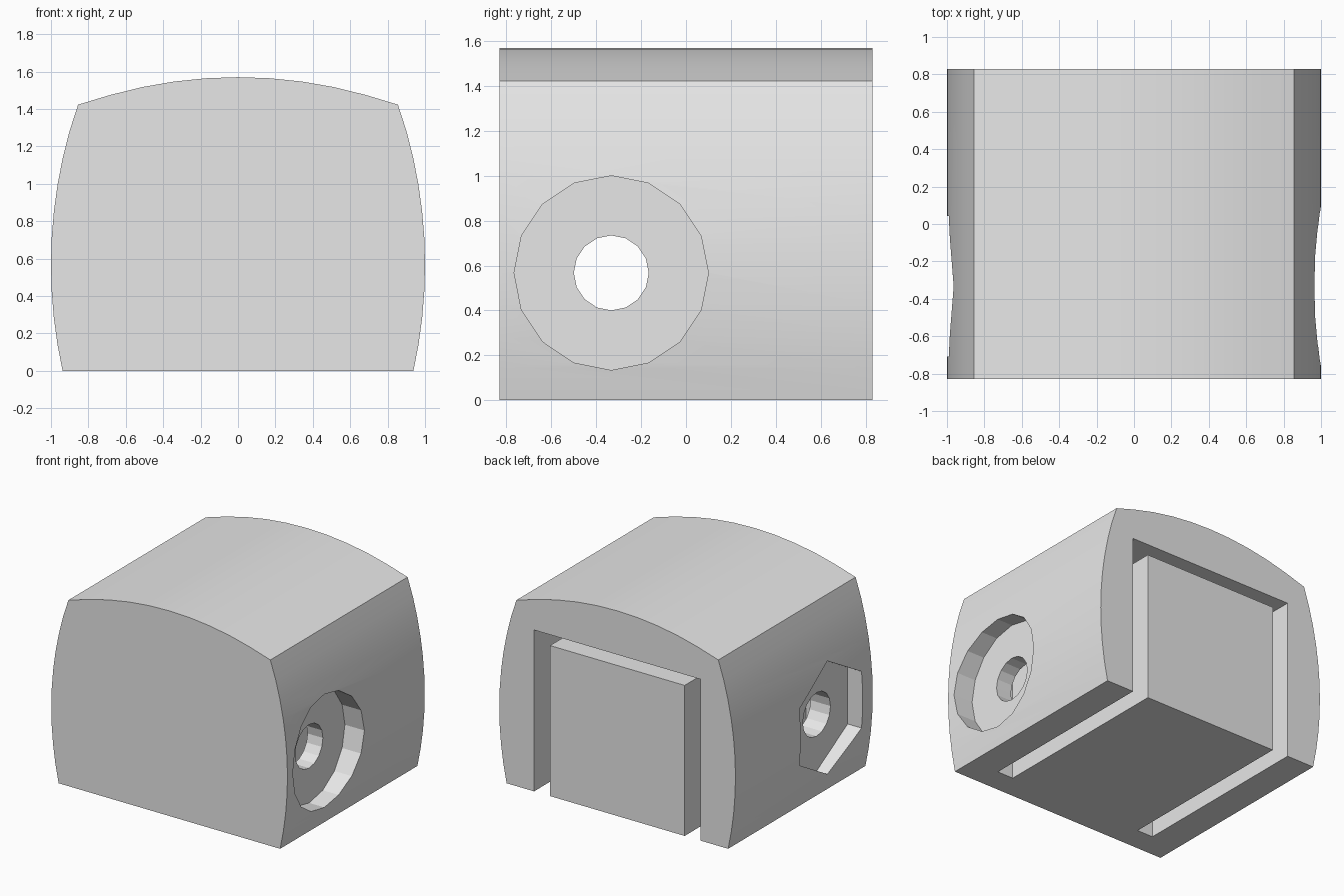
import bpy, bmesh, math
from mathutils import Vector

cube = bpy.data.objects.get("Cube")
if cube:
    bpy.data.objects.remove(cube, do_unlink=True)

grey = bpy.data.materials.new("plain grey")
grey.use_nodes = True
grey.diffuse_color = (0.8, 0.8, 0.8, 1)
grey.node_tree.nodes["Principled BSDF"].inputs["Base Color"].default_value = grey.diffuse_color


def prism(name, outline, axis, start, end):
    """Extrude a 2D outline along x (outline in y, z) or y (outline in x, z)."""
    place = (lambda u, v, d: (d, u, v)) if axis == "x" else (lambda u, v, d: (u, d, v))
    bm = bmesh.new()
    face = bm.faces.new([bm.verts.new(place(u, v, start)) for u, v in outline])
    extruded = bmesh.ops.extrude_face_region(bm, geom=[face])["geom"]
    shift = Vector(place(0, 0, end - start))
    bmesh.ops.translate(bm, vec=shift, verts=[g for g in extruded if isinstance(g, bmesh.types.BMVert)])
    bmesh.ops.recalc_face_normals(bm, faces=bm.faces[:])
    mesh = bpy.data.meshes.new(name)
    bm.to_mesh(mesh)
    bm.free()
    mesh.materials.append(grey)
    obj = bpy.data.objects.new(name, mesh)
    bpy.context.collection.objects.link(obj)
    return obj


def ring(radius, sides):
    """Polygon around the bolt axis with a corner at the top."""
    steps = [math.tau * i / sides for i in range(sides)]
    return [(BOLT_Y + radius * math.sin(a), BOLT_Z + radius * math.cos(a)) for a in steps]


HALF = 0.83
BOLT_Y, BOLT_Z = -0.333, 0.567
CORNER_X, CORNER_Z, TOP_Z = 0.855, 1.423, 1.57
SEGMENTS = 10

# Body outline: bulging sides and a gently domed top
side_r, top_r = 2.62, 2.5
right = []
for i in range(SEGMENTS + 1):
    z = CORNER_Z * i / SEGMENTS
    right.append((1 - side_r + math.sqrt(side_r ** 2 - (z - BOLT_Z) ** 2), z))
right[-1] = (CORNER_X, CORNER_Z)
top = []
for i in range(1, SEGMENTS):
    x = CORNER_X * (1 - 2 * i / SEGMENTS)
    top.append((x, TOP_Z - top_r + math.sqrt(top_r ** 2 - x ** 2)))
left = [(-x, z) for x, z in reversed(right)]
body = prism("clamp_body", right + top + left, "y", -HALF, HALF)

# Channel around the inner block, open at the back and below
outer_x, inner_x, outer_z, inner_z = 0.705, 0.57, 1.235, 1.152
channel = [(outer_x, -0.2), (outer_x, outer_z), (-outer_x, outer_z), (-outer_x, -0.2),
           (-inner_x, -0.2), (-inner_x, inner_z), (inner_x, inner_z), (inner_x, -0.2)]

# Bolt bore, round head recess and hexagonal nut recess
cutters = [
    prism("channel_cutter", channel, "y", -0.64, 1.2),
    prism("bore_cutter", ring(0.167, 16), "x", -1.3, 1.3),
    prism("head_recess_cutter", ring(0.433, 16), "x", 0.835, 1.3),
    prism("nut_recess_cutter", ring(0.433, 6), "x", -1.3, -0.873),
]

bpy.ops.object.select_all(action="DESELECT")
bpy.context.view_layer.objects.active = body
body.select_set(True)
for cutter in cutters:
    cutter.hide_render = True
    mod = body.modifiers.new(cutter.name, "BOOLEAN")
    mod.operation = "DIFFERENCE"
    mod.solver = "EXACT"
    mod.object = cutter
    bpy.ops.object.modifier_apply(modifier=mod.name)
for cutter in cutters:
    bpy.data.objects.remove(cutter, do_unlink=True)

# Smooth curved walls, crisp facets in the recesses
bpy.ops.object.shade_smooth_by_angle(angle=math.radians(15))
